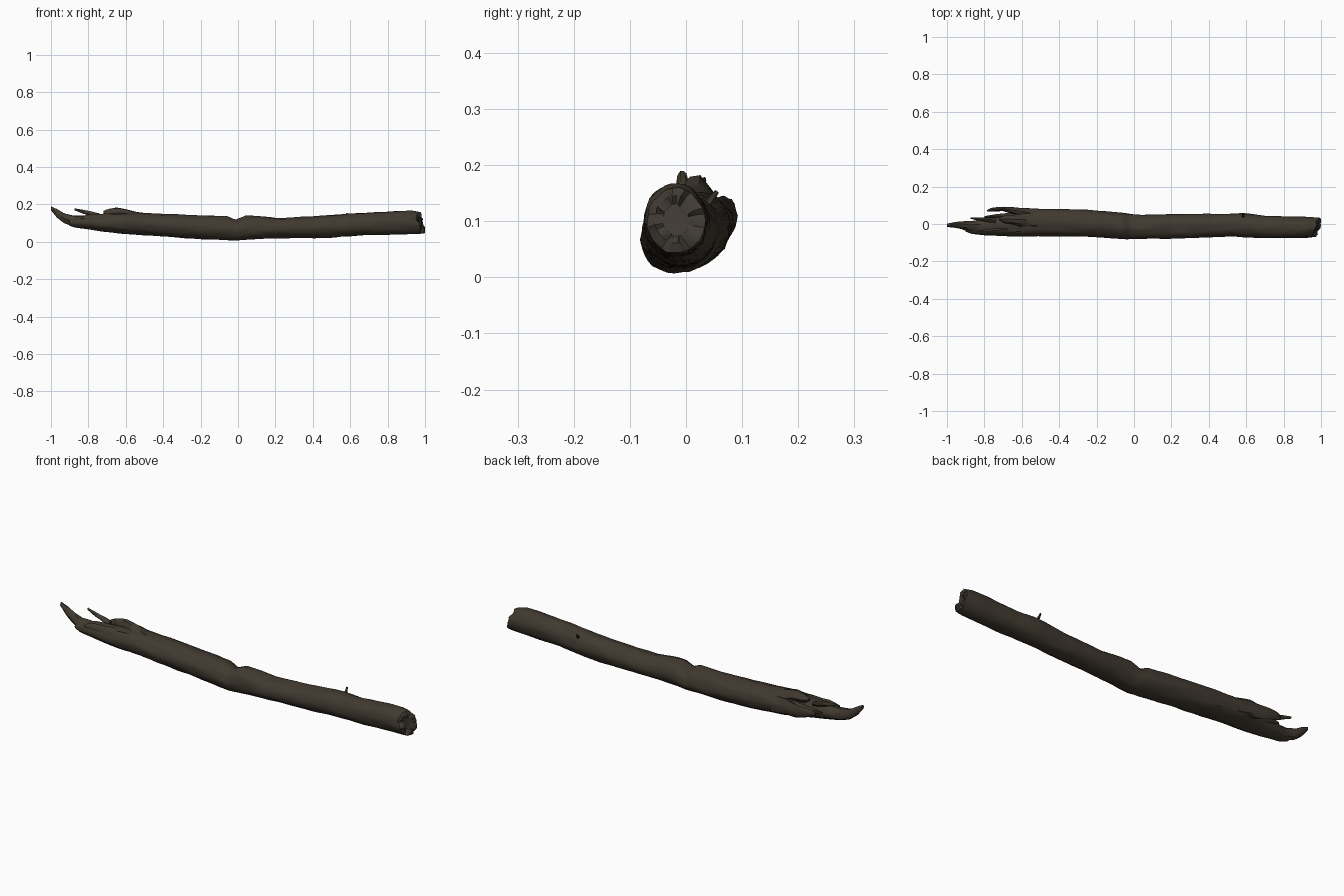
import bpy, bmesh, math, random
from mathutils import Vector, noise

random.seed(4)


def material(name, rgb):
    m = bpy.data.materials.new(name)
    m.diffuse_color = (*rgb, 1)
    return m


BARK = material("dark bark", (0.052, 0.041, 0.029))
WOOD = material("broken wood", (0.050, 0.042, 0.033))


def sample(stations, x):
    """Interpolate (x, y_min, y_max, z_min, z_max) stations at x."""
    for a, b in zip(stations, stations[1:]):
        if x <= b[0]:
            t = (x - a[0]) / (b[0] - a[0])
            return [p + (q - p) * t for p, q in zip(a[1:], b[1:])]
    return list(stations[-1][1:])


def loft(name, stations, rings, sides, rough, mat, slant=False):
    """Closed, slightly rough tube along x that fills the given extents."""
    bm = bmesh.new()
    x0, x1 = stations[0][0], stations[-1][0]
    loops = []
    for i in range(rings + 1):
        x = x0 + (x1 - x0) * i / rings
        ya, yb, za, zb = sample(stations, x)
        cy, cz, ry, rz = (ya + yb) / 2, (za + zb) / 2, (yb - ya) / 2, (zb - za) / 2
        loop = []
        for k in range(sides):
            a = math.tau * k / sides
            c, s = math.cos(a), math.sin(a)
            # long shallow furrows along the grain plus broad lumps
            n = noise.noise(Vector((x * 5, c * 2.2, s * 2.2)))
            n += 0.5 * noise.noise(Vector((x * 14, c * 6, s * 6)))
            f = 1 + rough * n
            y, z, px = cy + ry * c * f, cz + rz * s * f, x
            if slant:
                w = min(1, max(0, (x - 0.7) / 0.27))
                px += w * (0.30 * (y + 0.02) - 0.22 * (z - 0.10))
                if i == rings:
                    px += random.uniform(-0.008, 0.005)
            loop.append(bm.verts.new((min(1, max(-1, px)), y, max(0, z))))
        loops.append(loop)
    for a, b in zip(loops, loops[1:]):
        for k in range(sides):
            j = (k + 1) % sides
            bm.faces.new((a[k], a[j], b[j], b[k]))
    ends = [bm.faces.new(loops[0][::-1]), bm.faces.new(loops[-1])]
    if slant:
        # uneven snapped face: stepped inset rings
        for thick, depth in ((0.012, -0.006), (0.016, 0.006), (0.014, -0.004)):
            bmesh.ops.inset_region(bm, faces=[ends[1]], thickness=thick, depth=depth)
            for v in ends[1].verts:
                v.co.x = min(1, v.co.x + random.uniform(-0.004, 0.004))
        for f in bm.faces:
            if f.calc_center_median().x > 0.9 and abs(f.normal.x) > 0.6:
                f.material_index = 1
    bmesh.ops.recalc_face_normals(bm, faces=bm.faces)
    me = bpy.data.meshes.new(name)
    bm.to_mesh(me)
    bm.free()
    ob = bpy.data.objects.new(name, me)
    bpy.context.collection.objects.link(ob)
    me.materials.append(mat)
    me.materials.append(WOOD)
    bpy.ops.object.select_all(action="DESELECT")
    bpy.context.view_layer.objects.active = ob
    ob.select_set(True)
    bpy.ops.object.shade_smooth_by_angle(angle=math.radians(40))
    return ob


# Main branch, gently bowed, with a nick at the middle
loft("branch", [
    (-0.90, -0.040, 0.010, 0.085, 0.120),
    (-0.87, -0.052, 0.014, 0.075, 0.130),
    (-0.80, -0.060, 0.030, 0.066, 0.143),
    (-0.70, -0.064, 0.046, 0.053, 0.148),
    (-0.64, -0.066, 0.062, 0.046, 0.155),
    (-0.59, -0.066, 0.083, 0.042, 0.158),
    (-0.40, -0.066, 0.081, 0.027, 0.149),
    (-0.20, -0.070, 0.072, 0.014, 0.140),
    (-0.06, -0.078, 0.058, 0.008, 0.136),
    (-0.015, -0.080, 0.052, 0.007, 0.116),
    (0.04, -0.081, 0.050, 0.010, 0.139),
    (0.10, -0.081, 0.050, 0.014, 0.140),
    (0.20, -0.079, 0.051, 0.017, 0.126),
    (0.40, -0.070, 0.053, 0.020, 0.135),
    (0.52, -0.066, 0.056, 0.026, 0.144),
    (0.59, -0.072, 0.058, 0.030, 0.150),
    (0.70, -0.076, 0.044, 0.034, 0.154),
    (0.88, -0.075, 0.037, 0.038, 0.167),
    (0.94, -0.074, 0.035, 0.040, 0.167),
    (0.978, -0.070, 0.034, 0.043, 0.158),
], 150, 30, 0.07, BARK, slant=True)

# Long upturned spike of the torn end
loft("torn_spike", [
    (-1.0, -0.016, 0.002, 0.168, 0.190),
    (-0.97, -0.018, 0.008, 0.130, 0.176),
    (-0.93, -0.024, 0.014, 0.098, 0.150),
    (-0.88, -0.042, 0.014, 0.080, 0.138),
    (-0.78, -0.046, 0.020, 0.072, 0.138),
], 20, 10, 0.18, BARK)

# Splinters, bark flaps and ridges around the torn end
PIECES = {
    "thin_splinter": [(-0.875, 0.028, 0.036, 0.168, 0.178), (-0.83, 0.018, 0.034, 0.150, 0.170),
                      (-0.74, 0.004, 0.034, 0.125, 0.152)],
    "back_strip": [(-0.785, 0.066, 0.074, 0.110, 0.122), (-0.76, 0.066, 0.088, 0.098, 0.138),
                   (-0.70, 0.070, 0.091, 0.080, 0.140), (-0.64, 0.050, 0.088, 0.065, 0.145),
                   (-0.54, 0.020, 0.081, 0.050, 0.140)],
    "bark_ridge": [(-0.72, 0.020, 0.034, 0.150, 0.166), (-0.69, 0.004, 0.044, 0.130, 0.177),
                   (-0.65, -0.004, 0.046, 0.120, 0.186), (-0.60, -0.016, 0.052, 0.110, 0.172),
                   (-0.50, -0.030, 0.056, 0.090, 0.152)],
    "side_flap": [(-0.84, -0.050, -0.036, 0.118, 0.132), (-0.79, -0.056, -0.028, 0.100, 0.146),
                  (-0.70, -0.058, -0.010, 0.090, 0.152), (-0.58, -0.050, 0.000, 0.080, 0.150)],
    "inner_splinter": [(-0.80, 0.036, 0.042, 0.110, 0.118), (-0.74, 0.030, 0.052, 0.095, 0.128),
                       (-0.62, 0.020, 0.060, 0.080, 0.135)],
}
for name, stations in PIECES.items():
    loft(name, stations, 14, 9, 0.25, BARK)

# Small broken twig on the back
direction = Vector((-0.1, 0.55, 0.8)).normalized()
bpy.ops.mesh.primitive_cone_add(vertices=7, radius1=0.009, radius2=0.004, depth=0.045,
                                location=Vector((0.585, 0.038, 0.128)) + direction * 0.008,
                                rotation=direction.to_track_quat("Z", "Y").to_euler())
twig = bpy.context.object
twig.name = "twig_stub"
twig.data.materials.append(BARK)
